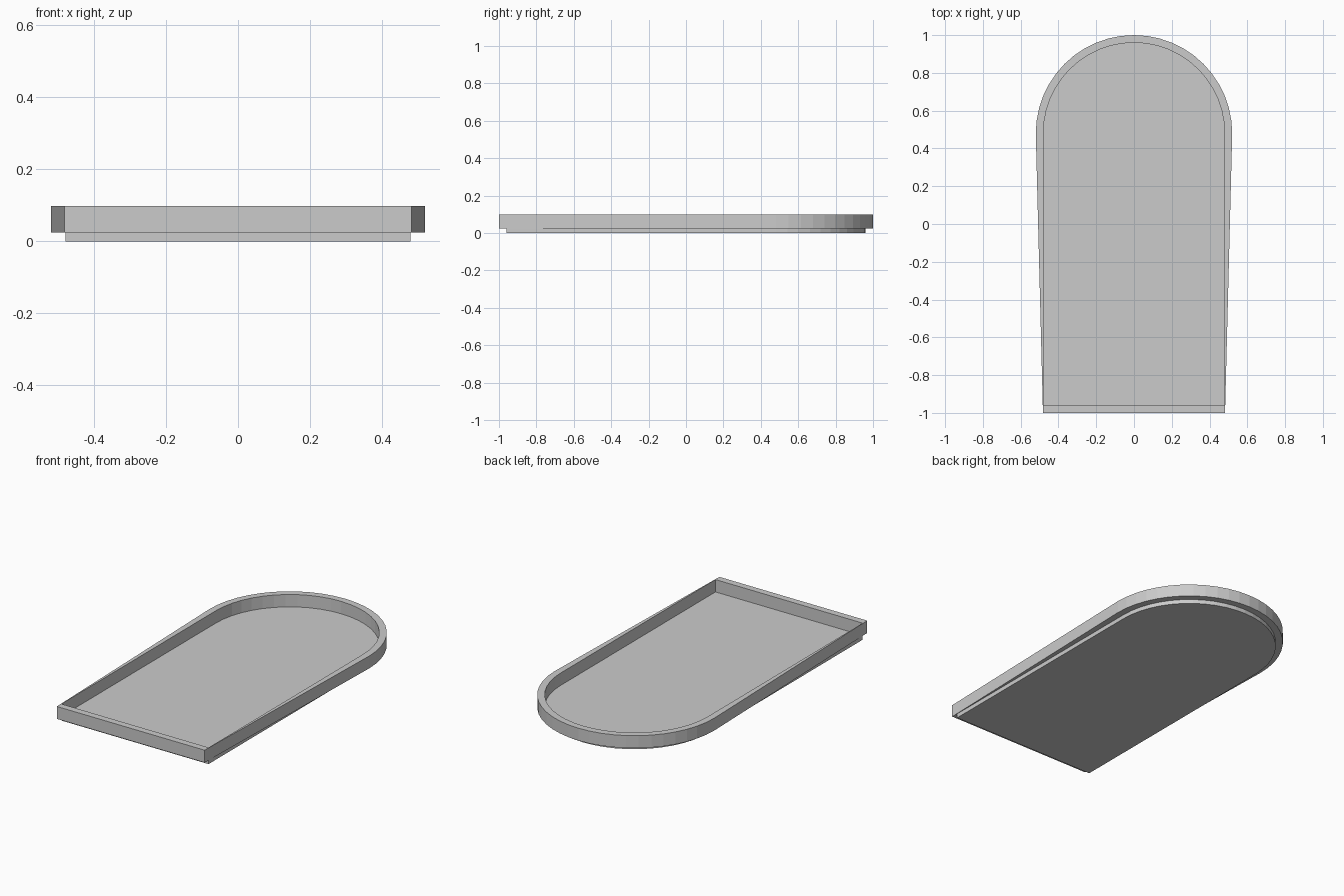
import bpy, bmesh, math

if "Cube" in bpy.data.objects:
    bpy.data.objects.remove(bpy.data.objects["Cube"])

SEGS = 24
ARC_Y = 0.48


def outline(radius, half_front, y_front):
    """Arched outline: straight front edge, semicircle at the back."""
    pts = [(-half_front, y_front), (half_front, y_front)]
    for i in range(SEGS + 1):
        a = math.pi * i / SEGS
        pts.append((radius * math.cos(a), ARC_Y + radius * math.sin(a)))
    return pts


def finish(bm, name):
    bmesh.ops.recalc_face_normals(bm, faces=bm.faces)
    mesh = bpy.data.meshes.new(name)
    bm.to_mesh(mesh)
    bm.free()
    obj = bpy.data.objects.new(name, mesh)
    bpy.context.collection.objects.link(obj)
    return obj


def ring(bm, pts, z):
    return [bm.verts.new((x, y, z)) for x, y in pts]


def bridge(bm, a, b):
    n = len(a)
    for i in range(n):
        j = (i + 1) % n
        bm.faces.new((a[i], a[j], b[j], b[i]))


inner = outline(0.48, 0.48, -0.96)
outer = outline(0.52, 0.482, -1.0)

# Floor plate
bm = bmesh.new()
low, high = ring(bm, inner, 0.0), ring(bm, inner, 0.025)
bridge(bm, low, high)
bm.faces.new(low)
bm.faces.new(high)
finish(bm, "floor_plate")

# Raised rim, overhanging the plate and tapering towards the front
bm = bmesh.new()
loops = [ring(bm, outer, 0.025), ring(bm, outer, 0.098),
         ring(bm, inner, 0.098), ring(bm, inner, 0.025)]
for k in range(4):
    bridge(bm, loops[k], loops[(k + 1) % 4])
finish(bm, "raised_rim")
